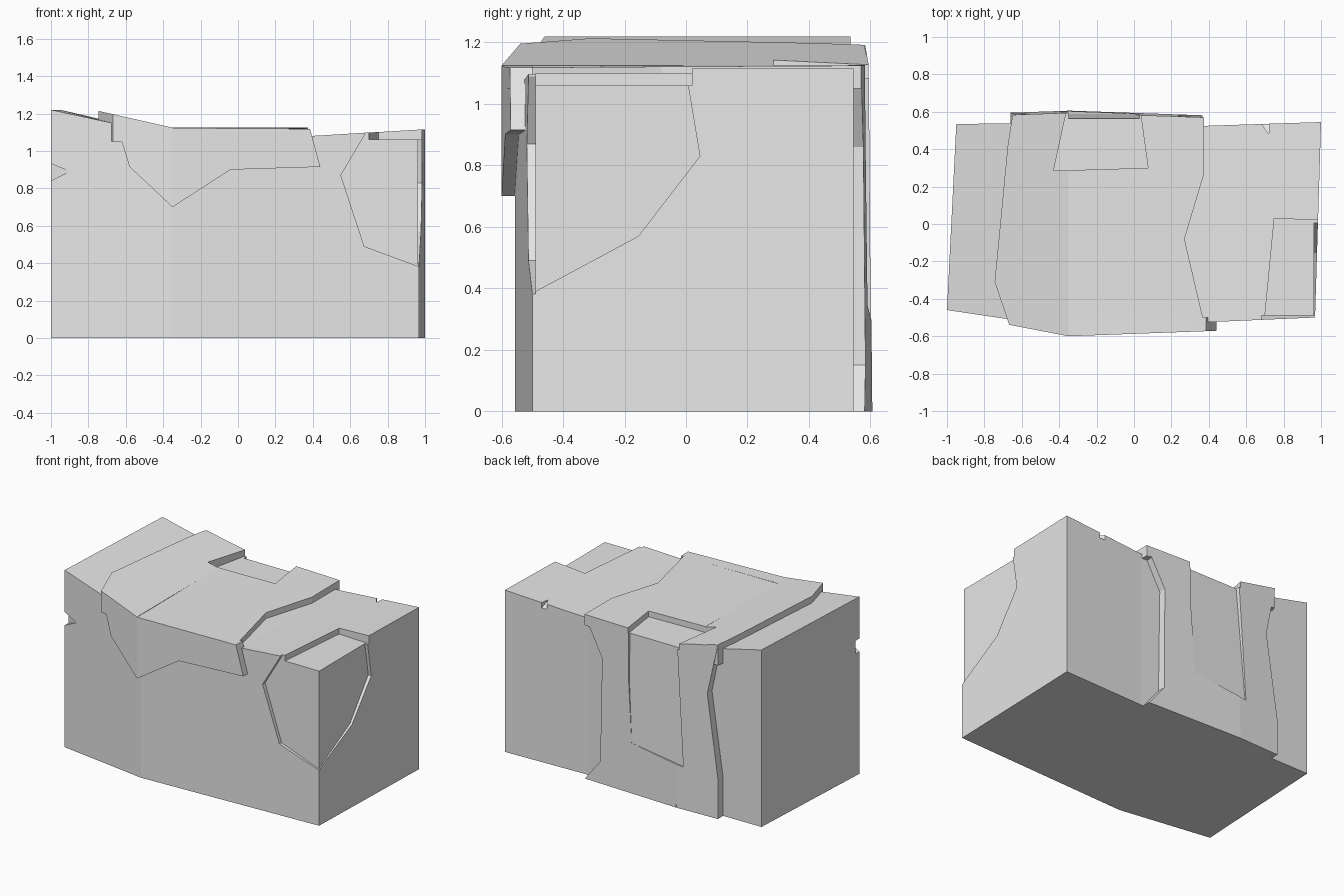
import bpy
import bmesh

cube = bpy.data.objects.get("Cube")
if cube:
    bpy.data.objects.remove(cube)

stone = bpy.data.materials.new("grey_stone")
stone.use_nodes = True
GREY = (0.8, 0.8, 0.8, 1)
stone.diffuse_color = GREY
stone.node_tree.nodes["Principled BSDF"].inputs["Base Color"].default_value = GREY


def solid(name, rings):
    """Closed solid bridging a list of equal-length vertex rings."""
    bm = bmesh.new()
    loops = [[bm.verts.new(p) for p in ring] for ring in rings]
    n = len(loops[0])
    bm.faces.new(loops[0])
    bm.faces.new(loops[-1])
    for a, b in zip(loops, loops[1:]):
        for i in range(n):
            j = (i + 1) % n
            bm.faces.new((a[i], a[j], b[j], b[i]))
    bmesh.ops.recalc_face_normals(bm, faces=bm.faces)
    mesh = bpy.data.meshes.new(name)
    bm.to_mesh(mesh)
    bm.free()
    mesh.materials.append(stone)
    obj = bpy.data.objects.new(name, mesh)
    bpy.context.collection.objects.link(obj)
    return obj


def prism(name, axis, pts, lo, hi):
    """Profile extruded along an axis between two planes c + a*u + b*v."""
    def place(u, v, plane):
        w = plane[0] + plane[1] * u + plane[2] * v
        return {"x": (w, u, v), "y": (u, w, v), "z": (u, v, w)}[axis]
    return solid(name, [[place(u, v, p) for u, v in pts] for p in (lo, hi)])


def flat(c):
    return (c, 0, 0)


def combine(target, tool, operation):
    mod = target.modifiers.new(operation, "BOOLEAN")
    mod.operation = operation
    mod.solver = "EXACT"
    mod.object = tool
    bpy.context.view_layer.objects.active = target
    bpy.ops.object.modifier_apply(modifier=mod.name)
    bpy.data.objects.remove(tool)


# Core block: front x, front y, back x, back y, top height
stations = [(-1, -.46, -.95, .535, 1.22), (-.35, -.557, -.35, .54, 1.08),
            (.39, -.525, .39, .525, 1.08), (.968, -.5, 1, .545, 1.115)]
rock = solid("rock_block", [
    [(fx, fy, 0), (bx, by, 0), (bx, by, top), (fx, fy, top)]
    for fx, fy, bx, by, top in stations])

# Raised band wrapping over the front, top and back, folded along a ridge
R = -.35
band = [
    prism("top_band_left", "z", [(-.65, .58), (-.675, .42), (-.745, -.31),
          (-.667, -.539), (R, -.6), (R, .595)], flat(1.05), (1.046, -.225, 0)),
    prism("top_band_right", "z", [(R, -.6), (.385, -.573), (.27, -.08),
          (.375, .27), (.375, .57), (R, .595)], flat(1.05), (1.123, -.004, .006)),
    prism("front_band_left", "y", [(-.667, 1.196), (-.58, .915), (R, .7),
          (R, 1.123)], (-.666, -.19, 0), flat(-.5)),
    prism("front_band_right", "y", [(R, .7), (-.04, .9), (.44, .915),
          (.385, 1.118), (R, 1.123)], (-.587, .037, 0), flat(-.5)),
    prism("back_band_left", "y", [(-.65, 1.19), (-.575, .84), (-.66, .26),
          (-.66, 0), (R, 0), (R, 1.125)], flat(.5), (.618, .035, -.01)),
    prism("back_band_right", "y", [(R, 0), (.365, 0), (.245, .15), (.235, .86),
          (.375, 1.123), (R, 1.125)], flat(.5), (.594, -.035, -.01)),
]
for part in band:
    combine(rock, part, "UNION")

cuts = [
    # Chipped corner at the front
    prism("chip_front", "y", [(.69, 1.3), (.68, 1.09), (.55, .87), (.675, .49),
          (.96, .385), (1.1, .335), (1.1, 1.3)], flat(-.7), flat(-.49)),
    prism("chip_end", "x", [(-.7, .28), (-.5, .385), (-.155, .57), (.045, .83),
          (0, 1.1), (0, 1.3), (-.7, 1.3)], flat(.962), flat(1.2)),
    prism("chip_top", "z", [(.68, -.7), (.75, .03), (1.1, .015), (1.1, -.7)],
          flat(1.06), flat(1.4)),
    # Shallow recess over the back edge
    prism("recess_top", "z", [(-.43, .285), (.075, .3), (.02, .7), (-.34, .7)],
          flat(1.085), flat(1.4)),
    prism("recess_back", "y", [(-.35, 1.3), (-.35, 1.1), (-.4, .29), (0, .345),
          (.03, .8), (.03, 1.3)], (.602, 0, -.034), flat(.8)),
    # Small nicks
    prism("side_nick", "y", [(-1.1, .975), (-.9, .89), (-1.1, .79)],
          flat(-.7), (-.97, -.55, 0)),
    prism("edge_nick", "z", [(.64, .6), (.72, .48), (.73, .6)],
          (1.33, 0, -.5), flat(1.4)),
]
for tool in cuts:
    combine(rock, tool, "DIFFERENCE")

# One plain material, flat faces
rock.data.materials.clear()
rock.data.materials.append(stone)
for face in rock.data.polygons:
    face.material_index = 0
    face.use_smooth = False
